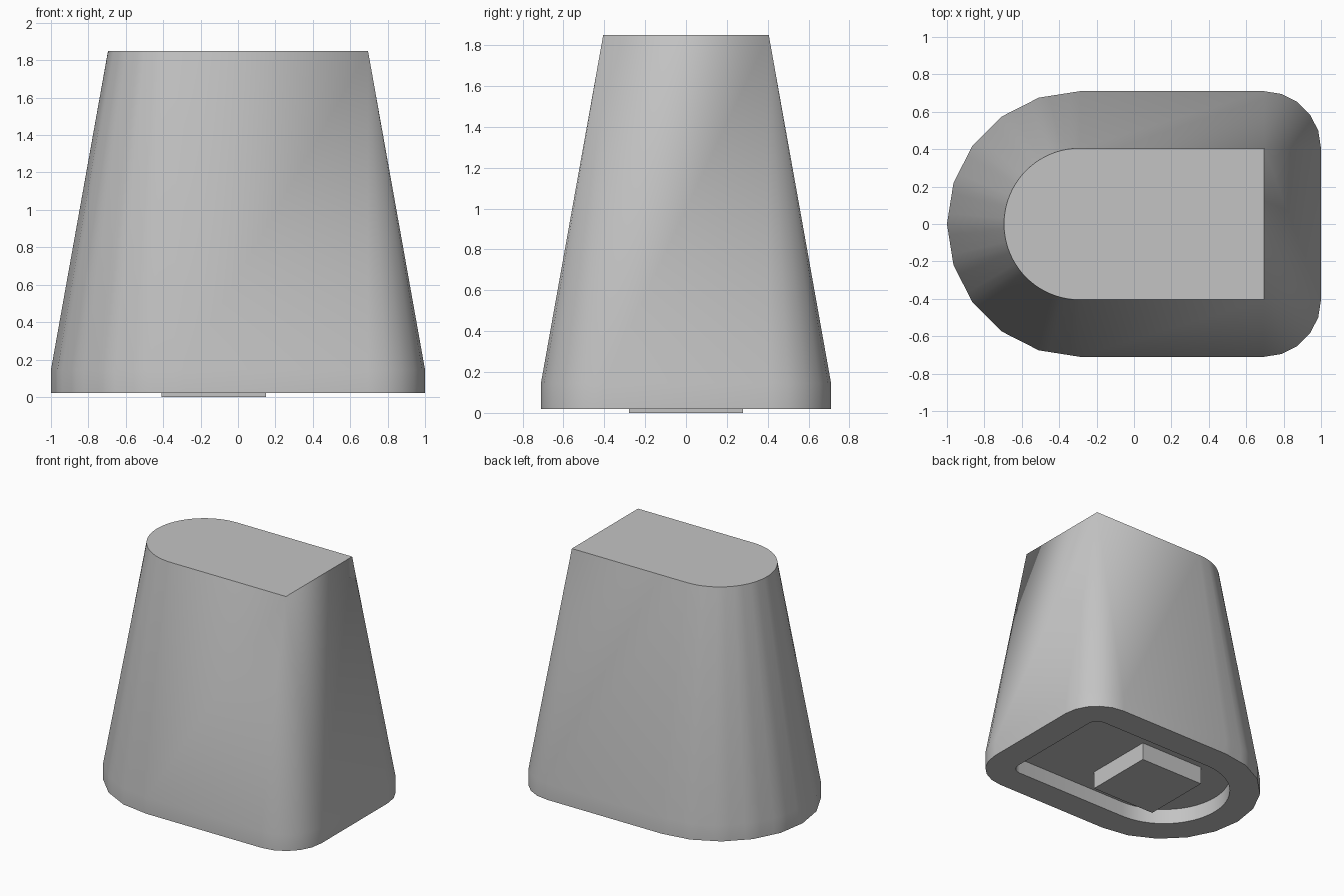
import bpy
import bmesh
from math import sin, cos, pi, radians

if "Cube" in bpy.data.objects:
    bpy.data.objects.remove(bpy.data.objects["Cube"])

RADIUS, ARC_X, FLAT_X = 0.405, -0.29, 0.695   # D-shaped plan

grey = bpy.data.materials.new("plain grey")
grey.use_nodes = True
grey.diffuse_color = (0.55, 0.55, 0.55, 1)
grey.node_tree.nodes["Principled BSDF"].inputs["Base Color"].default_value = grey.diffuse_color


def arc(cx, cy, r, start, end, facets, sub):
    """Arc of straight facets, each divided into sub pieces."""
    corners = [(cx + r * cos(start + (end - start) * i / facets),
                cy + r * sin(start + (end - start) * i / facets)) for i in range(facets + 1)]
    points = [corners[0]]
    for (ax, ay), (bx, by) in zip(corners, corners[1:]):
        points += [(ax + (bx - ax) * k / sub, ay + (by - ay) * k / sub) for k in range(1, sub + 1)]
    return points


def outline(offset, faceted):
    """D plan grown outward by offset, with rounded corners."""
    facets, sub = (10, 4) if faceted else (40, 1)
    return (arc(ARC_X, 0, RADIUS + offset, pi / 2, 3 * pi / 2, facets, sub)
            + arc(FLAT_X, -RADIUS, offset, -pi / 2, 0, 5, 1)
            + arc(FLAT_X, RADIUS, offset, 0, pi / 2, 5, 1))


def finish(bm, name):
    bmesh.ops.remove_doubles(bm, verts=bm.verts, dist=1e-5)
    bmesh.ops.recalc_face_normals(bm, faces=bm.faces)
    mesh = bpy.data.meshes.new(name)
    bm.to_mesh(mesh)
    bm.free()
    mesh.materials.append(grey)
    obj = bpy.data.objects.new(name, mesh)
    bpy.context.collection.objects.link(obj)
    return obj


# Tapered body: recess floor, recess rim, base edge, shoulder, top
bm = bmesh.new()
levels = [(0.08, 0.14, False), (0.08, 0.02, False), (0.305, 0.02, True),
          (0.305, 0.145, True), (0.0, 1.85, False)]
rings = [[bm.verts.new((x, y, z)) for x, y in outline(off, faceted)] for off, z, faceted in levels]
for low, high in zip(rings, rings[1:]):
    for i in range(len(low)):
        j = (i + 1) % len(low)
        bm.faces.new((low[i], low[j], high[j], high[i]))
bm.faces.new(rings[0])
bm.faces.new(rings[-1])
body = finish(bm, "tapered_body")
bpy.ops.object.select_all(action='DESELECT')
body.select_set(True)
bpy.context.view_layer.objects.active = body
bpy.ops.object.shade_smooth_by_angle(angle=radians(30))

# Square block hanging from the recess floor
bm = bmesh.new()
bmesh.ops.create_cube(bm, size=1)
for v in bm.verts:
    v.co = (v.co.x * 0.56 - 0.13, v.co.y * 0.56, 0.0 if v.co.z < 0 else 0.145)
finish(bm, "underside_block")
